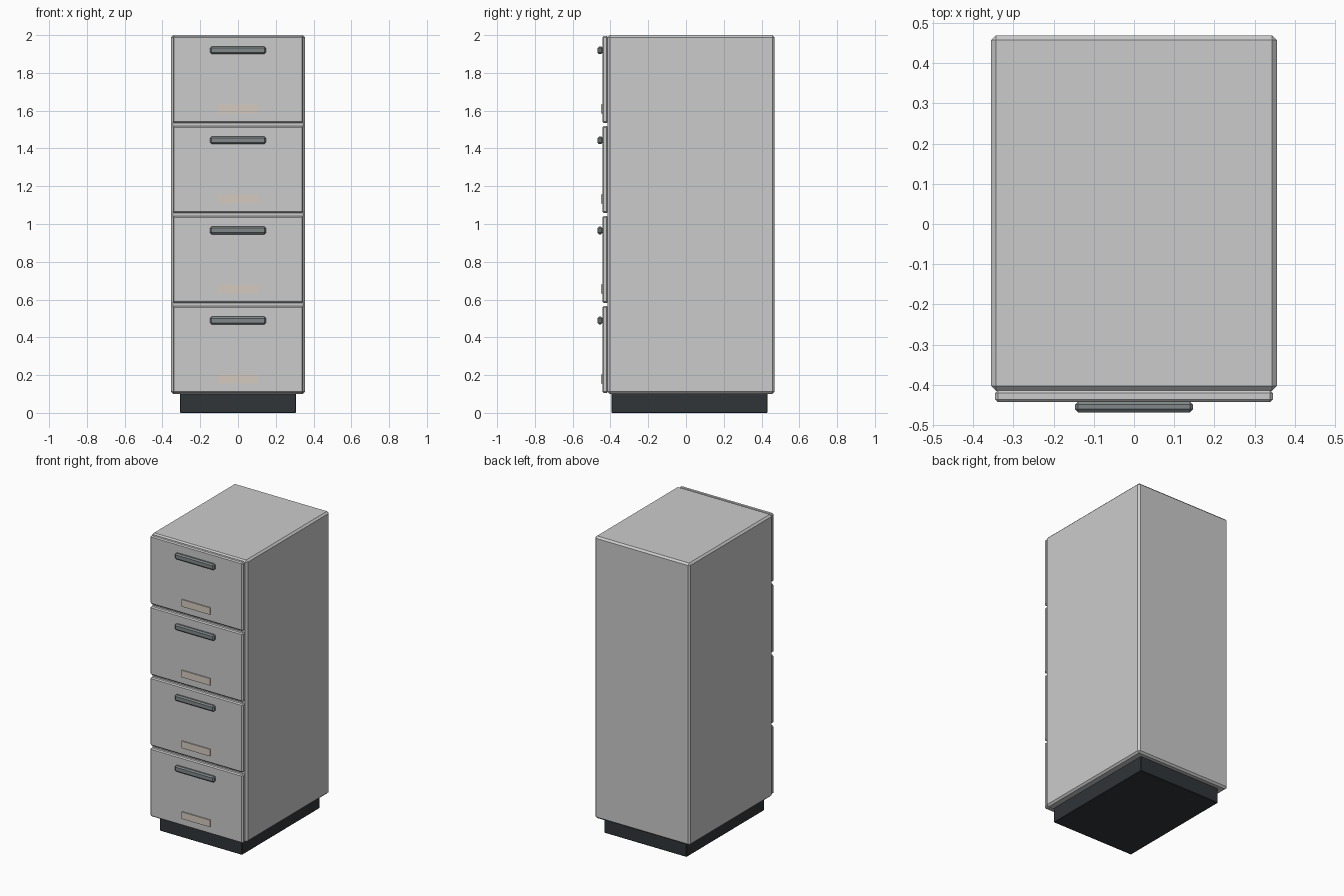
import bpy

if "Cube" in bpy.data.objects:
    bpy.data.objects.remove(bpy.data.objects["Cube"])


def material(name, rgb):
    mat = bpy.data.materials.new(name)
    mat.diffuse_color = (*rgb, 1)
    mat.use_nodes = True
    mat.node_tree.nodes["Principled BSDF"].inputs["Base Color"].default_value = mat.diffuse_color
    return mat


def box(name, x, y, z, bevel=0.0, mat=None):
    """Chamfered box from half-width x, and (min, max) ranges for y and z."""
    bpy.ops.mesh.primitive_cube_add(
        size=1, location=(0, sum(y) / 2, sum(z) / 2))
    ob = bpy.context.object
    ob.name = name
    ob.scale = (2 * x, y[1] - y[0], z[1] - z[0])
    bpy.ops.object.transform_apply(location=False, rotation=False, scale=True)
    if bevel:
        mod = ob.modifiers.new("chamfer", 'BEVEL')
        mod.width = bevel
        mod.segments = 1
    if mat:
        ob.data.materials.append(mat)
    return ob


dark = material("dark_plinth", (0.03, 0.035, 0.04))
metal = material("handle_metal", (0.22, 0.25, 0.25))
card = material("label_card", (0.66, 0.6, 0.53))

# Recessed plinth and cabinet shell
box("plinth", 0.307, (-0.395, 0.432), (0, 0.11), 0.003, dark)
box("cabinet_body", 0.355, (-0.415, 0.469), (0.1, 2.0), 0.012)

# Four drawers, each with a bar handle and a label card
for i in range(4):
    z = 0.105 + 0.4767 * i
    box(f"drawer_front_{i + 1}", 0.345, (-0.443, -0.413), (z, z + 0.46), 0.007)
    box(f"drawer_handle_{i + 1}", 0.147, (-0.468, -0.441),
        (z + 0.364, z + 0.404), 0.008, metal)
    box(f"drawer_label_{i + 1}", 0.105, (-0.450, -0.441),
        (z + 0.05, z + 0.097), 0, card)
